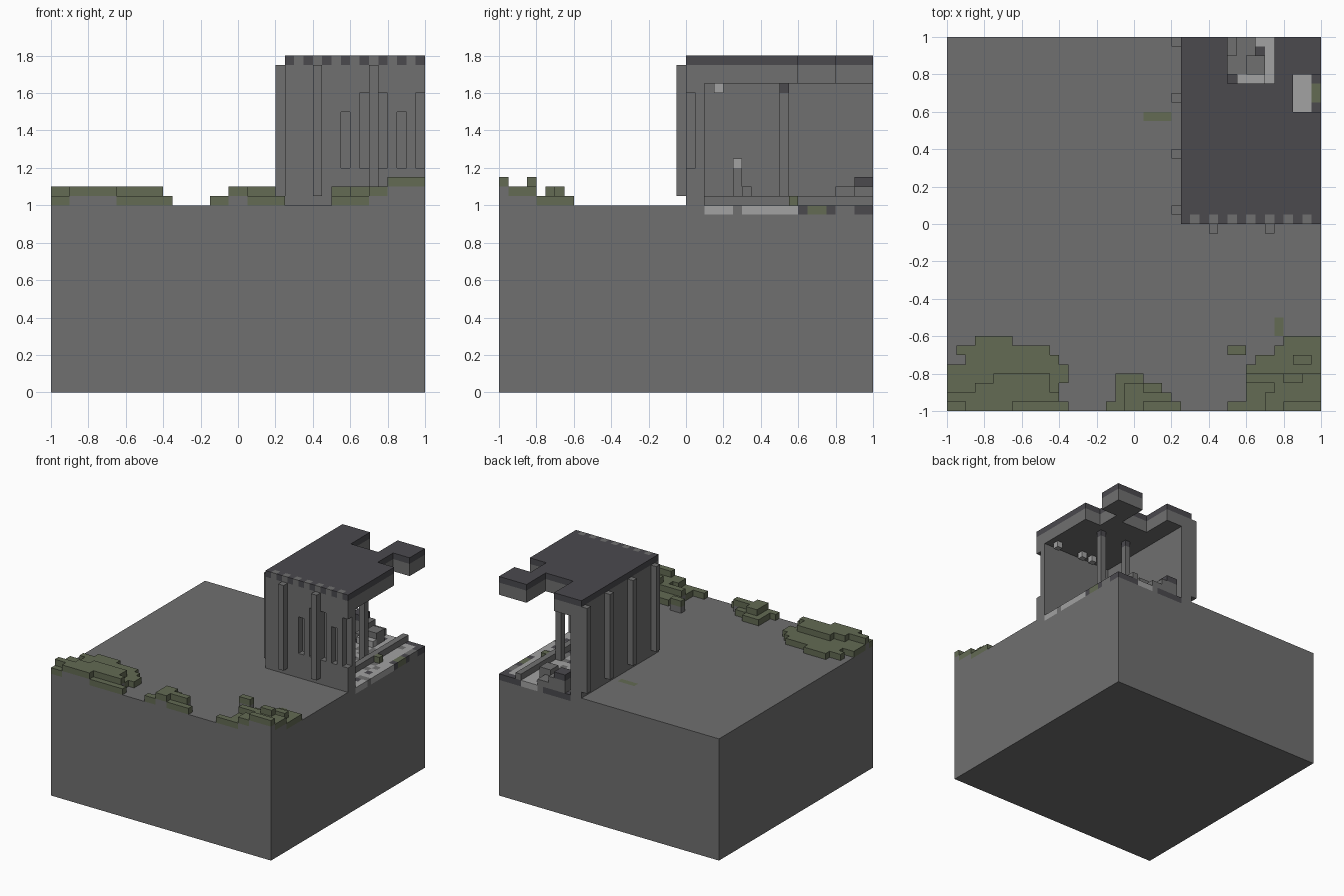
import bpy
import bmesh
import random
from mathutils import Vector

CELL = 0.05  # everything sits on a grid of small cubes
random.seed(4)

old = bpy.data.objects.get("Cube")
if old:
    bpy.data.objects.remove(old, do_unlink=True)


def make_material(name, red, green, blue):
    material = bpy.data.materials.new(name)
    material.use_nodes = True
    colour = (red, green, blue, 1)
    material.diffuse_color = colour
    material.node_tree.nodes["Principled BSDF"].inputs["Base Color"].default_value = colour
    return material


STONE, SLATE, MOSS, PALE = range(4)
materials = [
    make_material("grey stone", .162, .162, .162),
    make_material("dark slate", .069, .067, .076),
    make_material("green moss", .125, .145, .088),
    make_material("pale stone", .36, .36, .36),
]

cells = {}  # grid position -> (part name, colour)


def fill(part, xs, ys, zs, colour=STONE):
    """Fill a block of cells."""
    for x in range(*xs):
        for y in range(*ys):
            for z in range(*zs):
                cells[x, y, z] = (part, colour)


def carve(xs, ys, zs):
    """Empty a block of cells."""
    for x in range(*xs):
        for y in range(*ys):
            for z in range(*zs):
                cells.pop((x, y, z), None)


def build_part(part):
    """Make one mesh from the exposed faces of a part."""
    bm = bmesh.new()
    corners = {}

    def corner(point):
        key = tuple(round(c * 2) for c in point)
        if key not in corners:
            corners[key] = bm.verts.new(point * CELL)
        return corners[key]

    for place, (owner, colour) in cells.items():
        if owner != part:
            continue
        middle = Vector(place) + Vector((.5, .5, .5))
        for axis in range(3):
            for sign in (-1, 1):
                normal = Vector((0, 0, 0))
                normal[axis] = sign
                if tuple(int(a + b) for a, b in zip(place, normal)) in cells:
                    continue
                side = Vector((0, 0, 0))
                side[(axis + 1) % 3] = .5
                up = normal.cross(side)
                centre = middle + normal / 2
                loop = (centre - side - up, centre + side - up,
                        centre + side + up, centre - side + up)
                face = bm.faces.new([corner(p) for p in loop])
                face.material_index = colour
    # merge flat areas of one colour
    bmesh.ops.dissolve_limit(bm, angle_limit=.01, verts=bm.verts[:],
                             edges=bm.edges[:], delimit={'MATERIAL'})
    bmesh.ops.triangulate(bm, faces=[f for f in bm.faces if len(f.verts) > 4])
    mesh = bpy.data.meshes.new(part)
    bm.to_mesh(mesh)
    bm.free()
    for material in materials:
        mesh.materials.append(material)
    bpy.context.collection.objects.link(bpy.data.objects.new(part, mesh))


# ground block with two flat moss spots
fill("ground", (-20, 20), (-20, 20), (0, 20))
fill("ground", (1, 4), (11, 12), (19, 20), MOSS)
fill("ground", (15, 16), (-12, -10), (19, 20), MOSS)

# mossy mounds: row, start, end, height; only the top cell is moss
runs = [
    # left mound
    (-13, -17, -13, 1), (-14, -19, -9, 1), (-15, -18, -8, 1), (-16, -20, -7, 1),
    (-17, -20, -7, 1), (-18, -20, -8, 1), (-19, -20, -8, 1), (-20, -20, -7, 1),
    (-17, -15, -9, 2), (-18, -17, -9, 2), (-19, -20, -8, 2), (-20, -18, -13, 2),
    # middle mound
    (-17, -2, 1, 1), (-18, -2, 3, 1), (-19, -2, 4, 1), (-20, -3, 5, 1),
    (-18, -1, 1, 2), (-19, -1, 4, 2), (-20, -1, 1, 2),
    # right mound
    (-13, 16, 20, 1), (-14, 15, 20, 1), (-14, 10, 12, 2), (-15, 13, 20, 1),
    (-16, 12, 20, 1), (-17, 12, 20, 2), (-18, 12, 20, 1), (-19, 12, 20, 1),
    (-20, 10, 20, 1), (-15, 17, 19, 2), (-17, 16, 18, 3),
    (-18, 15, 20, 2), (-19, 14, 20, 2), (-20, 14, 20, 2), (-20, 16, 20, 3),
]
heights = {}
for row, start, end, height in runs:
    for x in range(start, end):
        heights[x, row] = max(height, heights.get((x, row), 0))
for (x, y), height in heights.items():
    fill("moss_mounds", (x, x + 1), (y, y + 1), (20, 20 + height))
    cells[x, y, 19 + height] = ("moss_mounds", MOSS)

# walls of the ruin, with shallow slots on the front
fill("walls", (5, 7), (0, 20), (20, 33))
fill("walls", (5, 20), (0, 2), (20, 33))
for x, top in ((11, 30), (13, 32), (15, 32), (17, 30), (19, 32)):
    carve((x, x + 1), (0, 1), (24, top))

# slim buttresses on the front and the side
for x in (8, 14):
    fill("buttresses", (x, x + 1), (-1, 0), (21, 35))
for y in (1, 7, 13, 19):
    fill("buttresses", (4, 5), (y, y + 1), (21, 35))

# roof slab and slate layer with a toothed front edge and broken gaps
fill("roof", (5, 20), (0, 20), (33, 35))
fill("roof", (5, 20), (0, 20), (35, 36), SLATE)
for x in range(6, 20, 2):
    cells[x, 0, 35] = ("roof", STONE)
carve((10, 15), (15, 20), (33, 36))
carve((17, 20), (12, 16), (33, 36))

# worn floor of mixed stones
for x in range(7, 20):
    for y in range(2, 20):
        tone = random.choice([PALE, PALE, PALE, PALE, STONE, STONE, SLATE])
        cells[x, y, 19] = ("floor", tone)
for start, end, tone in ((2, 5, PALE), (5, 6, STONE), (6, 12, PALE), (12, 13, SLATE),
                         (13, 15, MOSS), (15, 16, SLATE), (16, 18, STONE), (18, 20, SLATE)):
    fill("floor", (19, 20), (start, end), (19, 20), tone)
for start, end, tone in ((7, 12, SLATE), (12, 13, STONE), (13, 16, PALE), (16, 20, SLATE)):
    fill("floor", (start, end), (19, 20), (19, 20), tone)
fill("floor", (17, 19), (13, 16), (19, 20), PALE)
fill("floor", (14, 15), (17, 20), (19, 20), PALE)

# pillars, fallen beam and rubble
for x in (10, 15):
    fill("pillars", (x, x + 1), (10, 11), (20, 33))
    cells[x, 10, 32] = ("pillars", SLATE)
fill("fallen_beam", (16, 17), (2, 20), (20, 21))
fill("rubble", (10, 13), (16, 20), (20, 21))
fill("rubble", (12, 14), (16, 18), (20, 22))
fill("rubble", (8, 11), (18, 20), (20, 22))
fill("rubble", (8, 10), (18, 20), (22, 23), SLATE)
fill("rubble", (11, 14), (15, 16), (20, 21), PALE)
fill("rubble", (12, 13), (6, 7), (20, 22))
fill("rubble", (17, 18), (11, 12), (20, 21), MOSS)

# candle stand and hanging lamps
fill("candle_stand", (9, 10), (5, 6), (20, 24))
fill("candle_stand", (9, 10), (5, 6), (24, 25), PALE)
for x in (11, 13, 18):
    fill("lamps", (x, x + 1), (3, 4), (32, 33), PALE)

for part in sorted({owner for owner, colour in cells.values()}):
    build_part(part)
